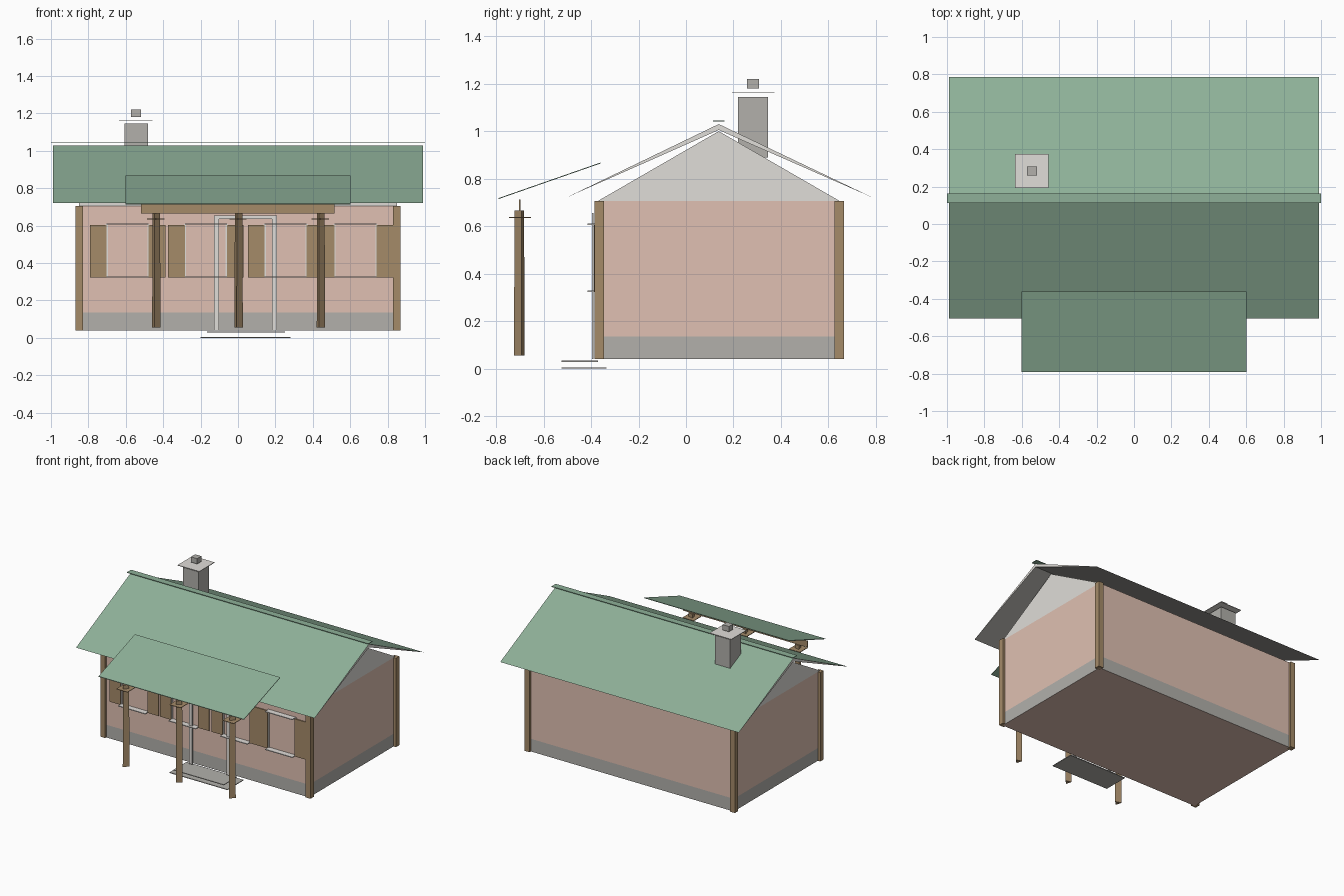
import bpy, bmesh, math
from mathutils import Matrix, Vector

cube = bpy.data.objects.get("Cube")
if cube:
    bpy.data.objects.remove(cube, do_unlink=True)


def material(name, hex_code):
    srgb = [int(hex_code[i:i + 2], 16) / 255 for i in (0, 2, 4)]
    lin = [c / 12.92 if c < 0.04045 else ((c + 0.055) / 1.055) ** 2.4 for c in srgb]
    m = bpy.data.materials.new(name)
    m.use_nodes = True
    m.diffuse_color = (*lin, 1)
    m.node_tree.nodes["Principled BSDF"].inputs["Base Color"].default_value = (*lin, 1)
    return m


GREEN = material("roof_green", "8EB098")
PINK = material("wall_pink", "E0C0B2")
GREY = material("stone_grey", "B2B0AB")
LIGHT = material("trim_light_grey", "E0DDD8")
BROWN = material("wood_brown", "A58B69")


def finish(name, bm, mats, rule=None):
    bmesh.ops.recalc_face_normals(bm, faces=bm.faces)
    if rule:
        for f in bm.faces:
            f.material_index = rule(f)
    me = bpy.data.meshes.new(name)
    bm.to_mesh(me)
    bm.free()
    for m in mats:
        me.materials.append(m)
    ob = bpy.data.objects.new(name, me)
    bpy.context.collection.objects.link(ob)
    return ob


def box(name, x, y, z, mat):
    bm = bmesh.new()
    size = [b - a for a, b in (x, y, z)]
    mid = [(a + b) / 2 for a, b in (x, y, z)]
    bmesh.ops.create_cube(bm, size=1, matrix=Matrix.Translation(mid) @ Matrix.Diagonal((*size, 1)))
    return finish(name, bm, [mat])


def extrude_x(name, profile, x0, x1, mats, rule=None):
    """Sweep a closed y-z profile along x."""
    bm = bmesh.new()
    face = bm.faces.new([bm.verts.new((x0, y, z)) for y, z in profile])
    ret = bmesh.ops.extrude_face_region(bm, geom=[face])
    new = [v for v in ret["geom"] if isinstance(v, bmesh.types.BMVert)]
    bmesh.ops.translate(bm, verts=new, vec=(x1 - x0, 0, 0))
    return finish(name, bm, mats, rule)


MID = 0.138               # ridge line in y
FRONT, BACK = -0.373, 0.649
BASE, SILL, EAVE = 0.04, 0.135, 0.705

# House body: one block cut at the top of the stone base
bm = bmesh.new()
bmesh.ops.create_cube(bm, size=1, matrix=Matrix.Translation((0, MID, (BASE + EAVE) / 2))
                      @ Matrix.Diagonal((1.7, BACK - FRONT, EAVE - BASE, 1)))
bmesh.ops.bisect_plane(bm, geom=bm.verts[:] + bm.edges[:] + bm.faces[:],
                       plane_co=(0, 0, SILL), plane_no=(0, 0, 1))
finish("house_walls", bm, [PINK, GREY],
       lambda f: int(abs(f.normal.z) < 0.5 and f.calc_center_median().z < SILL))

# Gable block
extrude_x("gables", [(FRONT, EAVE), (MID, 1.0), (BACK, EAVE)], -0.85, 0.85, [LIGHT])

# Corner posts
for sx, side in ((-1, "right"), (1, "left")):
    for y, end in ((-0.366, "front"), (0.645, "back")):
        cx = sx * 0.85
        box(f"corner_post_{end}_{side}", (cx - 0.02, cx + 0.02), (y - 0.02, y + 0.02), (BASE, EAVE), BROWN)


# Main roof: thin wedges, green above, pale verges, grey soffit
def roof_rule(f):
    if abs(f.normal.x) > 0.9:
        return 1
    return 0 if f.normal.z > 0 else 2


extrude_x("main_roof", [(-0.505, 0.72), (MID, 1.03), (0.787, 0.72), (MID, 1.005)],
          -0.988, 0.988, [GREEN, LIGHT, GREY], roof_rule)
box("ridge_cap", (-1, 1), (MID - 0.025, MID + 0.025), (1.041, 1.045), GREEN)

# Chimney
box("chimney_stack", (-0.608, -0.482), (0.22, 0.346), (0.89, 1.145), GREY)
box("chimney_cap", (-0.636, -0.456), (0.193, 0.373), (1.162, 1.166), LIGHT)
box("chimney_pot", (-0.571, -0.519), (0.258, 0.308), (1.18, 1.22), GREY)

# Windows with sills, heads, side trims and shutters
for i, cx in enumerate((-0.59, -0.172, 0.255, 0.628), 1):
    half = 0.112
    for part, z in (("sill", 0.322), ("head", 0.605)):
        box(f"window_{part}_{i}", (cx - half, cx + half), (-0.415, FRONT), (z, z + 0.006), LIGHT)
    for s, side in ((-1, "right"), (1, "left")):
        e = cx + s * half
        box(f"window_trim_{side}_{i}", (e - 0.006, e + 0.006), (-0.38, FRONT), (0.322, 0.61), LIGHT)
        c = e + s * 0.045
        box(f"shutter_{side}_{i}", (c - 0.045, c + 0.045), (-0.387, -0.38), (0.323, 0.604), BROWN)

# Door frame
for s, side in ((-1, "right"), (1, "left")):
    cx = 0.04 + s * 0.155
    box(f"door_jamb_{side}", (cx - 0.014, cx + 0.014), (-0.397, -0.389), (BASE, 0.655), LIGHT)
box("door_head", (-0.129, 0.209), (-0.397, -0.389), (0.635, 0.655), LIGHT)

# Entrance steps
box("lower_step", (-0.2, 0.28), (-0.525, -0.335), (0, 0.005), GREY)
box("upper_step", (-0.167, 0.25), (-0.525, -0.37), (0.028, 0.033), GREY)

# Porch roof sheet and beam
extrude_x("porch_roof", [(-0.79, 0.714), (-0.36, 0.864), (-0.36, 0.868), (-0.79, 0.718)],
          -0.602, 0.602, [GREEN])
box("porch_beam", (-0.518, 0.515), (-0.704, -0.698), (0.665, 0.712), BROWN)

# Three-sided tapered porch posts with flat capitals
for cx, where in ((-0.44, "right"), (0, "middle"), (0.44, "left")):
    bm = bmesh.new()
    spot = Matrix.Translation((cx, -0.699, 0.36)) @ Matrix.Rotation(math.radians(15), 4, "Z")
    ring = bmesh.ops.create_circle(bm, cap_ends=True, segments=3, radius=0.027)["verts"]
    ret = bmesh.ops.extrude_face_region(bm, geom=bm.faces[:])
    top = [v for v in ret["geom"] if isinstance(v, bmesh.types.BMVert)]
    for v in bm.verts:
        is_top = v in top
        v.co = v.co * (0.88 if is_top else 1) + Vector((0, 0, 0.305 if is_top else -0.305))
    # Turn one corner to point along the wanted direction
    corner = ring[0].co
    turn = Matrix.Rotation(-math.atan2(corner.y, corner.x), 4, "Z")
    bmesh.ops.transform(bm, matrix=spot @ turn, verts=bm.verts)
    finish(f"porch_post_{where}", bm, [BROWN])
    box(f"post_capital_{where}", (cx - 0.046, cx + 0.046), (-0.745, -0.653), (0.634, 0.638), BROWN)
